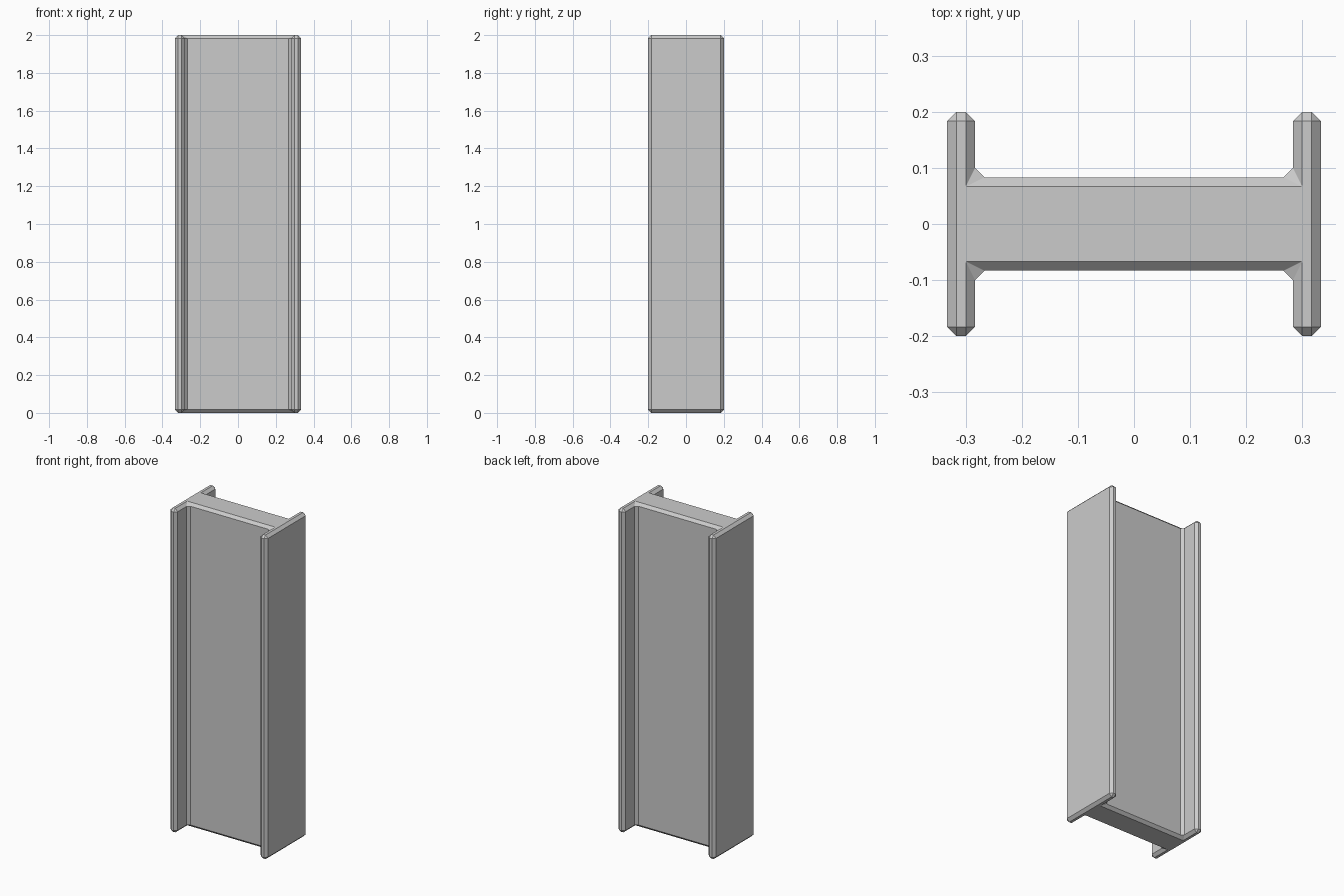
import bpy
import bmesh

if "Cube" in bpy.data.objects:
    bpy.data.objects.remove(bpy.data.objects["Cube"])

HALF_W, HALF_D, HEIGHT = 1 / 3, 0.2, 2.0   # overall size
FLANGE_IN, WEB = 0.2833, 0.0833            # inner flange face, half web thickness
CHAMFER = 1 / 60

# I-shaped cross-section: one quarter, mirrored around both axes
quarter = [(HALF_W, HALF_D), (FLANGE_IN, HALF_D), (FLANGE_IN, WEB)]
back = quarter + [(-x, y) for x, y in reversed(quarter)]
profile = back + [(x, -y) for x, y in reversed(back)]

# Extrude the section into a column
bm = bmesh.new()
base = bm.faces.new([bm.verts.new((x, y, 0)) for x, y in profile])
top = bmesh.ops.extrude_face_region(bm, geom=[base], use_keep_orig=True)
bmesh.ops.translate(bm, vec=(0, 0, HEIGHT),
                    verts=[g for g in top["geom"] if isinstance(g, bmesh.types.BMVert)])
bmesh.ops.recalc_face_normals(bm, faces=bm.faces)
mesh = bpy.data.meshes.new("i_beam_column")
bm.to_mesh(mesh)
bm.free()
column = bpy.data.objects.new("i_beam_column", mesh)
bpy.context.collection.objects.link(column)

# Single-step chamfer on all edges, including the inner corners
bevel = column.modifiers.new("chamfer", 'BEVEL')
bevel.width = CHAMFER
bevel.segments = 1
bevel.limit_method = 'ANGLE'
